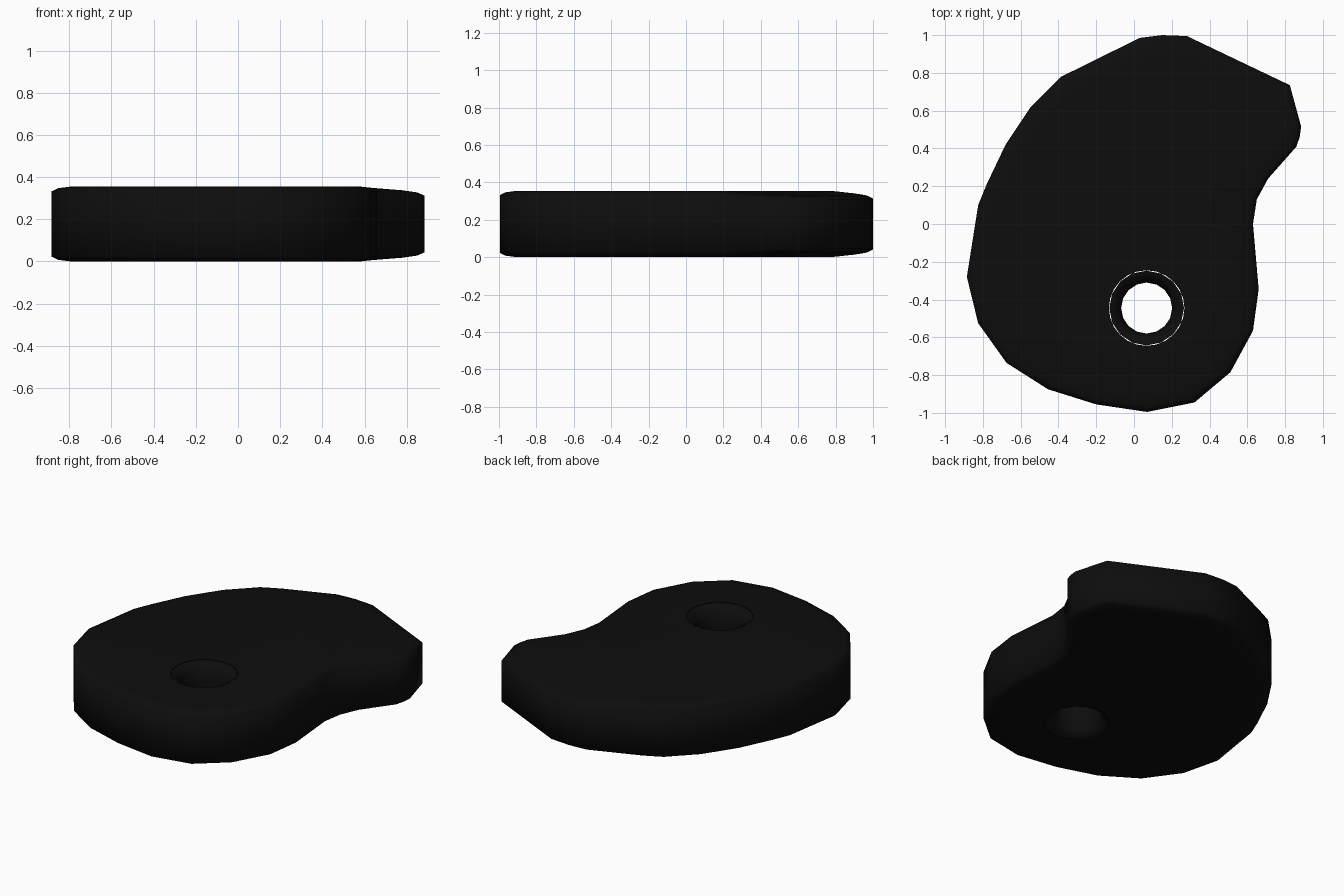
import bpy, bmesh, math
from mathutils import Vector

cube = bpy.data.objects.get("Cube")
if cube:
    bpy.data.objects.remove(cube, do_unlink=True)

HEIGHT = 0.355
MID = HEIGHT / 2
HOLE = Vector((0.067, -0.445))

black = bpy.data.materials.new("matte_black")
black.use_nodes = True
black.diffuse_color = (0.004, 0.004, 0.004, 1)
black.node_tree.nodes["Principled BSDF"].inputs["Base Color"].default_value = (0.004, 0.004, 0.004, 1)

# Curved outline, counter-clockwise from the front
OUTLINE = [Vector(p) for p in (
    (.07, -.995), (.32, -.945), (.51, -.785), (.63, -.565), (.66, -.345),
    (.63, 0), (.65, .13), (.71, .24), (.86, .41), (.877, .46), (.885, .515),
    (.825, .735), (.28, .995), (.15, 1), (.03, .985), (-.385, .78),
    (-.55, .615), (-.68, .42), (-.78, .21), (-.825, .1), (-.885, -.28),
    (-.825, -.525), (-.675, -.735), (-.455, -.875), (-.2, -.955))]


def inset(points, amount):
    """Move a closed outline inward by an even distance."""
    result = []
    for i, p in enumerate(points):
        a = (p - points[i - 1]).normalized()
        b = (points[(i + 1) % len(points)] - p).normalized()
        na, nb = Vector((-a.y, a.x)), Vector((-b.y, b.x))
        result.append(p + (na + nb) * amount / (1 + na.dot(nb)))
    return result


def circle(radius, sides):
    return [HOLE + radius * Vector((math.cos(t), math.sin(t)))
            for t in (math.tau * i / sides for i in range(sides))]


def add_ring(bm, points, z):
    return [bm.verts.new((p.x, p.y, z)) for p in points]


def join(bm, lower, upper):
    n = len(lower)
    for i in range(n):
        j = (i + 1) % n
        bm.faces.new((lower[i], lower[j], upper[j], upper[i]))


def finish(bm, name):
    bmesh.ops.recalc_face_normals(bm, faces=bm.faces[:])
    mesh = bpy.data.meshes.new(name)
    bm.to_mesh(mesh)
    bm.free()
    obj = bpy.data.objects.new(name, mesh)
    bpy.context.collection.objects.link(obj)
    mesh.materials.append(black)
    bpy.ops.object.select_all(action='DESELECT')
    obj.select_set(True)
    bpy.context.view_layer.objects.active = obj
    bpy.ops.object.shade_smooth_by_angle(angle=math.radians(72))
    return obj


# Body: rounded rim on both sides, caps filled around the hole
bm = bmesh.new()
rim = [(0.09, 0), (0.03, 0.008), (0, 0.023)]
levels = rim + [(d, HEIGHT - z) for d, z in reversed(rim)]
rings = [add_ring(bm, inset(OUTLINE, d), z) for d, z in levels]
for low, high in zip(rings, rings[1:]):
    join(bm, low, high)
hole_rings = [add_ring(bm, circle(0.2, 24), z) for z in (0, HEIGHT)]
join(bm, *hole_rings)
for outer, inner in ((rings[0], hole_rings[0]), (rings[-1], hole_rings[1])):
    edges = []
    for loop in (outer, inner):
        edges += [bm.edges.get((loop[i - 1], loop[i])) for i in range(len(loop))]
    bmesh.ops.triangle_fill(bm, edges=edges, use_beauty=True)

# Thin the body gently towards its nose
nose = Vector((0.6, 0.8, 0))
bmesh.ops.bisect_plane(bm, geom=bm.verts[:] + bm.edges[:] + bm.faces[:],
                       plane_co=nose * 0.5, plane_no=nose)
for v in bm.verts:
    reach = max(0, v.co.dot(nose) - 0.5) / 0.4
    v.co.z = MID + (v.co.z - MID) * (1 - 0.12 * min(reach, 1.2))
finish(bm, "body")

# Bushing: flared ring lining the hole
bm = bmesh.new()
flare = [(0.198, 0.002), (0.185, 0.006), (0.16, 0.025), (0.142, 0.06), (0.135, 0.11)]
profile = flare + [(r, HEIGHT - z) for r, z in reversed(flare)]
rings = [add_ring(bm, circle(r, 16), z) for r, z in profile]
for low, high in zip(rings, rings[1:]):
    join(bm, low, high)
join(bm, rings[-1], rings[0])
finish(bm, "bushing")
